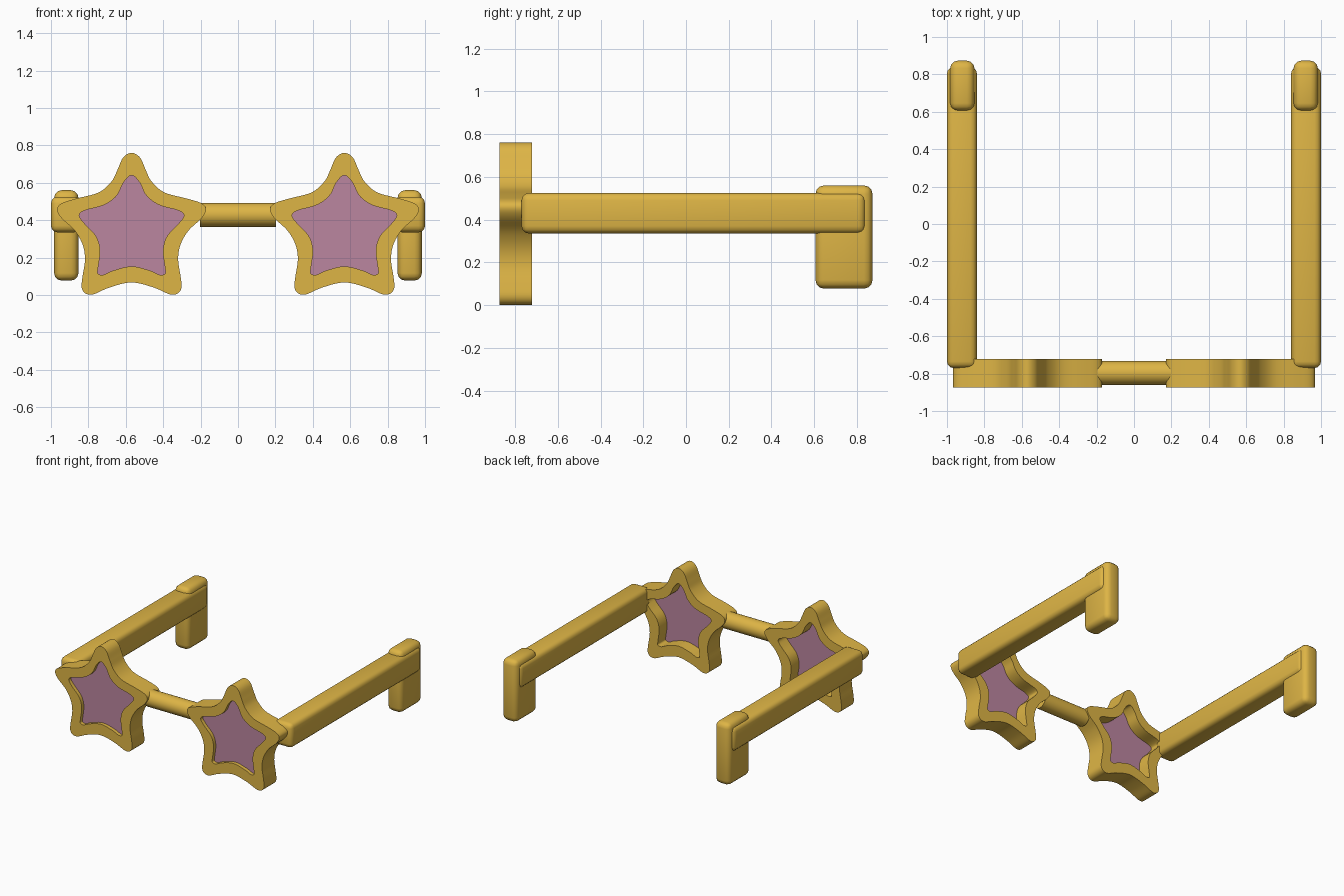
import bpy, bmesh, math
from mathutils import Vector, Matrix

if "Cube" in bpy.data.objects:
    bpy.data.objects.remove(bpy.data.objects["Cube"])

STAR_X = 0.569


def material(name, color):
    m = bpy.data.materials.new(name)
    m.diffuse_color = color
    m.use_nodes = True
    m.node_tree.nodes["Principled BSDF"].inputs["Base Color"].default_value = m.diffuse_color
    return m


gold = material("gold_plastic", (0.73, 0.46, 0.06, 1))
pink = material("pink_lens", (0.50, 0.24, 0.35, 0.5))


def smooth_loop(half, steps=5):
    """Mirror a half outline, then run a closed smooth spline through it."""
    pts = [Vector(p) for p in half]
    pts += [Vector((-p.x, p.y)) for p in reversed(pts[1:-1])]
    n, out = len(pts), []
    for i in range(n):
        a, b, c, d = (pts[(i + k) % n] for k in (-1, 0, 1, 2))
        for s in range(steps):
            t = s / steps
            out.append(0.5 * (2 * b + (c - a) * t + (2 * a - 5 * b + 4 * c - d) * t * t
                              + (3 * b - a - 3 * c + d) * t ** 3))
    return out


def finish(obj, mat, angle=35):
    obj.data.materials.clear()
    obj.data.materials.append(mat)
    bpy.ops.object.select_all(action='DESELECT')
    bpy.context.view_layer.objects.active = obj
    obj.select_set(True)
    bpy.ops.object.shade_smooth_by_angle(angle=math.radians(angle))
    return obj


def plate(name, loops, x, y0, y1, mat):
    """Filled outline(s) in the front plane, extruded from y0 to y1."""
    cu = bpy.data.curves.new(name + "_outline", 'CURVE')
    cu.dimensions, cu.fill_mode, cu.extrude = '2D', 'BOTH', (y1 - y0) / 2
    for loop in loops:
        sp = cu.splines.new('POLY')
        sp.points.add(len(loop) - 1)
        for p, v in zip(sp.points, loop):
            p.co = (v.x, v.y, 0, 1)
        sp.use_cyclic_u = True
    tmp = bpy.data.objects.new(name + "_tmp", cu)
    bpy.context.collection.objects.link(tmp)
    bpy.context.view_layer.update()
    me = bpy.data.meshes.new_from_object(tmp.evaluated_get(bpy.context.evaluated_depsgraph_get()))
    bpy.data.objects.remove(tmp)
    me.transform(Matrix.Translation((x, (y0 + y1) / 2, 0)) @ Matrix.Rotation(math.pi / 2, 4, 'X'))
    bm = bmesh.new()
    bm.from_mesh(me)
    bmesh.ops.remove_doubles(bm, verts=bm.verts, dist=1e-5)
    bmesh.ops.recalc_face_normals(bm, faces=bm.faces)
    bm.to_mesh(me)
    bm.free()
    obj = bpy.data.objects.new(name, me)
    bpy.context.collection.objects.link(obj)
    return finish(obj, mat)


def rounded_box(name, lo, hi, r, mat):
    lo, hi = Vector(lo), Vector(hi)
    bpy.ops.mesh.primitive_cube_add(size=1, location=(lo + hi) / 2)
    obj = bpy.context.object
    obj.name = name
    obj.data.transform(Matrix.Diagonal((*(hi - lo), 1)))
    bm = bmesh.new()
    bm.from_mesh(obj.data)
    bmesh.ops.bevel(bm, geom=bm.edges[:], offset=r, segments=3, profile=0.5, affect='EDGES')
    bm.to_mesh(obj.data)
    bm.free()
    return finish(obj, mat)


# Half profiles of the star rim (outer and inner edge)
outer = smooth_loop([(0, .76), (.045, .735), (.075, .67), (.107, .607), (.176, .548),
                     (.294, .516), (.374, .49), (.398, .457), (.374, .41), (.305, .345),
                     (.262, .27), (.249, .19), (.262, .10), (.267, .04), (.246, .008),
                     (.203, .004), (.118, .04), (0, .067)])
inner = smooth_loop([(0, .64), (.042, .603), (.08, .53), (.15, .48), (.25, .452),
                     (.28, .425), (.25, .38), (.19, .315), (.168, .24), (.178, .15),
                     (.18, .115), (.15, .108), (.10, .13), (0, .153)])
c = Vector((0, 0.36))
lens_edge = [c + (p - c) * 1.02 for p in inner]

for side, s in (("left", -1), ("right", 1)):
    # Star rim and tinted lens
    plate(side + "_star_rim", [outer, inner], s * STAR_X, -0.873, -0.722, gold)
    plate(side + "_lens", [lens_edge], s * STAR_X, -0.845, -0.82, pink)
    # Temple arm and ear piece
    x0, x1 = sorted((s * 0.84, s * 1.0))
    rounded_box(side + "_temple", (x0, -0.77, 0.335), (x1, 0.84, 0.525), 0.035, gold)
    x0, x1 = sorted((s * 0.853, s * 0.983))
    rounded_box(side + "_ear_piece", (x0, 0.606, 0.077), (x1, 0.873, 0.56), 0.04, gold)

# Nose bridge
bpy.ops.mesh.primitive_cylinder_add(vertices=32, radius=0.064, depth=0.405,
                                    location=(0, -0.796, 0.428), rotation=(0, math.pi / 2, 0))
bridge = bpy.context.object
bridge.name = "nose_bridge"
finish(bridge, gold)
